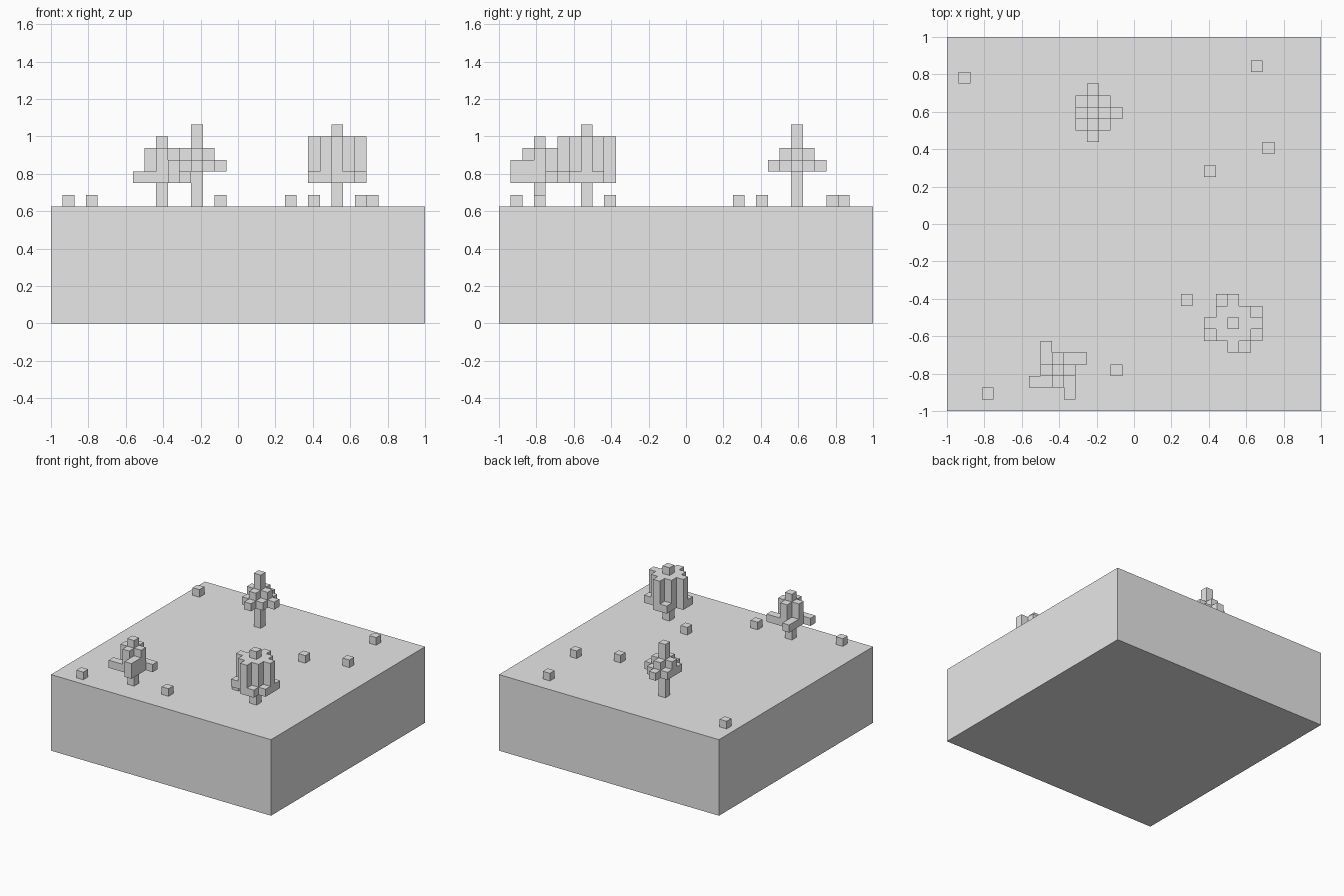
import bpy
import bmesh
from mathutils import Vector

V = 0.0625          # block size
GROUND = 10         # ground height in blocks

cube = bpy.data.objects.get("Cube")
if cube:
    bpy.data.objects.remove(cube, do_unlink=True)

grey = bpy.data.materials.new("plain_grey")
grey.use_nodes = True
colour = (0.8, 0.8, 0.8, 1)
grey.diffuse_color = colour
grey.node_tree.nodes["Principled BSDF"].inputs["Base Color"].default_value = colour


def finish(name, bm):
    bmesh.ops.recalc_face_normals(bm, faces=bm.faces)
    mesh = bpy.data.meshes.new(name)
    bm.to_mesh(mesh)
    bm.free()
    mesh.materials.append(grey)
    obj = bpy.data.objects.new(name, mesh)
    bpy.context.collection.objects.link(obj)
    return obj


def blocks(name, cells):
    """Joined blocks: only the exposed faces, with flat regions merged."""
    cells = set(cells)
    bm = bmesh.new()
    for cell in cells:
        c = Vector(cell) + Vector((0.5, 0.5, 0.5))
        for axis in range(3):
            for side in (-1, 1):
                n = Vector((0, 0, 0))
                n[axis] = side
                if tuple(int(a + b) for a, b in zip(cell, n)) in cells:
                    continue
                u = Vector((n.y, n.z, n.x))
                w = n.cross(u)
                corners = (u + w, w - u, -u - w, u - w)
                verts = []
                for k in corners:
                    p = (c + (n + k) / 2) * V - Vector((1, 1, 0))
                    verts.append(bm.verts.new(p))
                bm.faces.new(verts)
    bmesh.ops.remove_doubles(bm, verts=bm.verts, dist=V / 100)
    bmesh.ops.dissolve_limit(bm, angle_limit=0.01, verts=bm.verts, edges=bm.edges)
    return finish(name, bm)


def diamond(radius):
    span = range(-radius, radius + 1)
    return {(x, y) for x in span for y in span if abs(x) + abs(y) <= radius}


def tree(name, x, y, top, layers):
    """Trunk up to top, plus leaf layers given as {height: offsets}."""
    cells = {(x, y, z) for z in range(GROUND, top)}
    for z, offsets in layers.items():
        cells |= {(x + dx, y + dy, z) for dx, dy in offsets}
    return blocks(name, cells)


# Ground slab
bm = bmesh.new()
bmesh.ops.create_cube(bm, size=1)
for v in bm.verts:
    v.co = Vector((v.co.x * 2, v.co.y * 2, (v.co.z + 0.5) * GROUND * V))
finish("ground", bm)

# Small plants
plants = [(1, 28), (26, 29), (27, 22), (22, 20), (20, 9), (14, 3), (3, 1)]
for i, (x, y) in enumerate(plants):
    blocks(f"plant_{i + 1}", [(x, y, GROUND)])

# Slim back tree: one wide layer, one narrow layer and a tall tip
tree("back_tree", 12, 25, 17, {13: (diamond(2) - {(-2, 0)}) | {(2, 0)}, 14: diamond(1)})

# Broad tree: tall crown with a few low skirt blocks
crown = diamond(2)
skirt = {(-1, 2), (2, 1), (2, -1), (1, -2), (-2, -1)}
tree("broad_tree", 24, 7, 17, {12: crown | skirt, 13: crown, 14: crown, 15: crown})

# Front tree: narrow crown with four branches turning around it
core = diamond(1)
raised = {(1, -1), (1, -2)}
low = {(-1, 1), (-1, 2), (1, 1), (2, 1), (-1, -1), (-2, -1)}
tree("front_tree", 9, 3, 16, {12: core | raised | low, 13: core | raised, 14: core})
